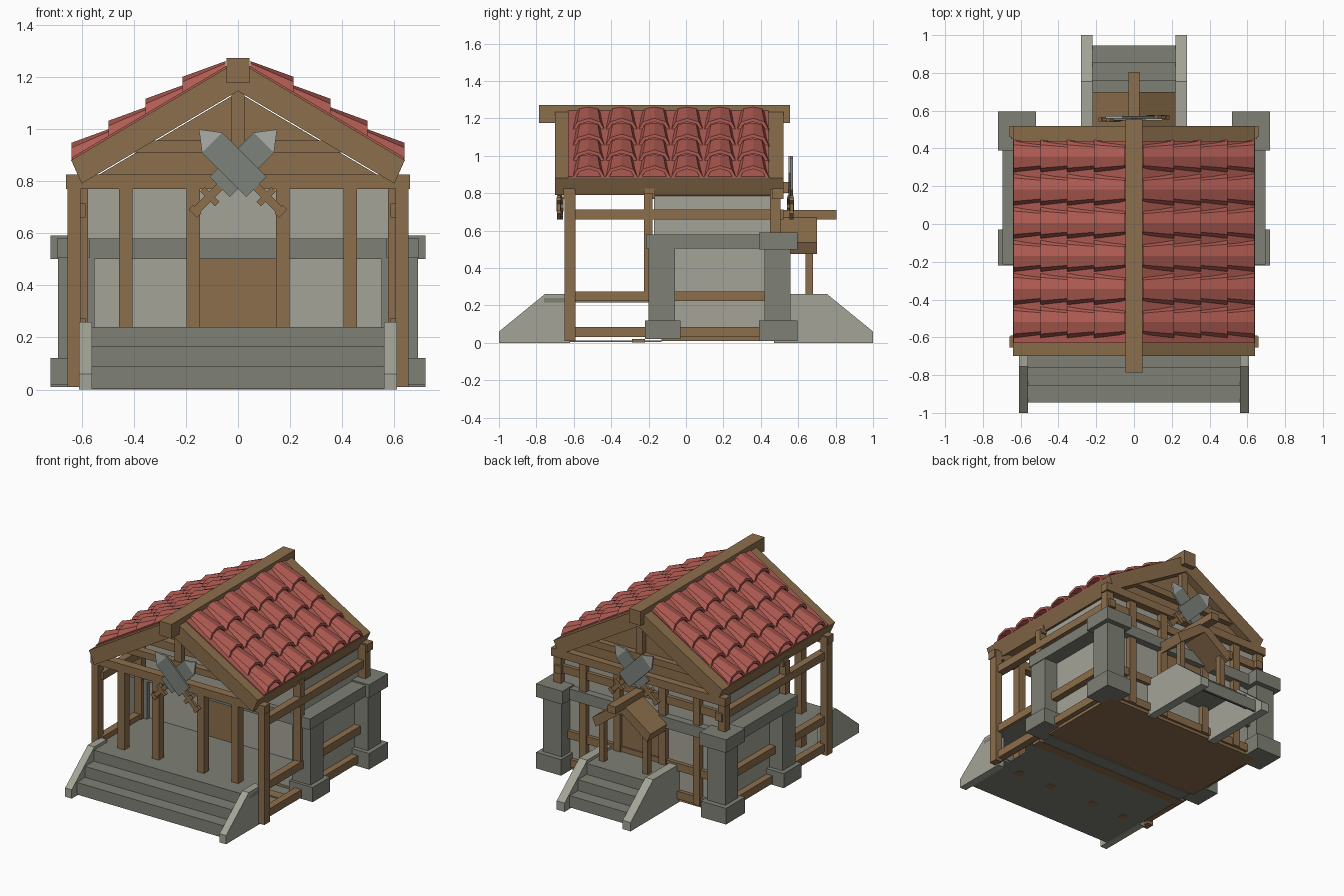
import bpy, bmesh, math

if "Cube" in bpy.data.objects:
    bpy.data.objects.remove(bpy.data.objects["Cube"])

def material(name, rgb):
    m = bpy.data.materials.new(name)
    m.diffuse_color = (*rgb, 1)
    m.use_nodes = True
    m.node_tree.nodes["Principled BSDF"].inputs["Base Color"].default_value = m.diffuse_color
    return m

WOOD = material("brown wood", (0.262, 0.156, 0.072))
STONE = material("grey stone", (0.210, 0.220, 0.180))
PALE = material("pale plaster", (0.370, 0.370, 0.310))
RED = material("red tile", (0.430, 0.105, 0.085))
STEEL = material("blade steel", (0.200, 0.225, 0.200))
EDGE = material("bright steel tip", (0.400, 0.420, 0.390))

def finish(name, bm, mat):
    bmesh.ops.recalc_face_normals(bm, faces=bm.faces)
    me = bpy.data.meshes.new(name)
    bm.to_mesh(me)
    bm.free()
    me.materials.append(mat)
    ob = bpy.data.objects.new(name, me)
    bpy.context.collection.objects.link(ob)
    return ob

def loft(bm, rings):
    """Closed solid through equal-length rings of points."""
    vs = [[bm.verts.new(p) for p in r] for r in rings]
    n = len(vs[0])
    for a, b in zip(vs, vs[1:]):
        for i in range(n):
            bm.faces.new((a[i], a[(i + 1) % n], b[(i + 1) % n], b[i]))
    bm.faces.new(vs[0])
    bm.faces.new(vs[-1][::-1])

def prism(name, pts, lo, hi, mat, axis="y"):
    """Extrude a profile: (x,z) along y, or (y,z) along x."""
    place = (lambda p, t: (p[0], t, p[1])) if axis == "y" else (lambda p, t: (t, p[0], p[1]))
    bm = bmesh.new()
    loft(bm, [[place(p, t) for p in pts] for t in (lo, hi)])
    return finish(name, bm, mat)

def box(name, x0, x1, y0, y1, z0, z1, mat):
    return prism(name, [(x0, z0), (x1, z0), (x1, z1), (x0, z1)], y0, y1, mat)

def pair(name, x0, x1, y0, y1, z0, z1, mat):
    """Box on the right and its mirror on the left."""
    box(name + "_right", x0, x1, y0, y1, z0, z1, mat)
    box(name + "_left", -x1, -x0, y0, y1, z0, z1, mat)

# --- floors and bottom sheets
box("porch_deck", -0.61, 0.61, -0.76, -0.15, 0.215, 0.24, STONE)
box("porch_base", -0.57, 0.57, -0.94, -0.13, 0.004, 0.012, STONE)
box("base_strip", -0.60, 0.60, -0.29, -0.22, 0.001, 0.02, WOOD)
box("house_base", -0.60, 0.60, -0.13, 0.48, 0.01, 0.05, WOOD)

# --- stairs: open treads and risers between sloping side walls
def stairs(name, half, wall0, wall1, sign, inner):
    for i, (y, z) in enumerate([(0.945, 0.09), (0.855, 0.165), (0.76, 0.24)]):
        end = (0.845, 0.75, inner)[i]
        a, b = sorted((sign * y, sign * end))
        box(f"{name}_tread_{i}", -half, half, a, b, z - 0.02, z, STONE)
        a, b = sorted((sign * y, sign * (y - 0.015)))
        box(f"{name}_riser_{i}", -half, half, a, b, z - 0.08, z, STONE)
    prof = [(sign * y, z) for y, z in
            [(1, 0), (1, 0.06), (0.755, 0.26), (inner, 0.26), (inner, 0)]]
    for s in (-1, 1):
        prism(f"{name}_side_wall", prof, s * wall0, s * wall1, PALE, "x")

stairs("front_stairs", 0.565, 0.56, 0.61, -1, 0.62)
stairs("back_stairs", 0.23, 0.22, 0.28, 1, 0.47)

# --- house body
box("plaster_walls", -0.59, 0.59, -0.17, 0.47, 0.05, 0.80, PALE)
prism("gable_infill", [(-0.60, 0.785), (0.60, 0.785), (0, 1.14)], -0.17, 0.47, WOOD)
box("front_door", -0.145, 0.145, -0.18, -0.16, 0.24, 0.50, WOOD)
box("back_door", -0.145, 0.145, 0.46, 0.485, 0.24, 0.50, WOOD)

# --- stone corner pillars and belt course
pair("front_pillar_base", 0.54, 0.72, -0.22, -0.03, 0.02, 0.12, STONE)
pair("front_pillar_shaft", 0.55, 0.69, -0.20, -0.06, 0.10, 0.52, STONE)
pair("back_pillar_base", 0.53, 0.72, 0.39, 0.595, 0.01, 0.12, STONE)
pair("back_pillar_shaft", 0.55, 0.69, 0.42, 0.56, 0.10, 0.52, STONE)
pair("back_pillar_cap", 0.52, 0.72, 0.39, 0.595, 0.50, 0.59, STONE)
pair("side_belt", 0.57, 0.695, -0.215, 0.40, 0.505, 0.58, STONE)
box("front_belt", -0.58, 0.58, -0.205, -0.16, 0.50, 0.58, STONE)
box("back_belt", -0.58, 0.58, 0.45, 0.52, 0.505, 0.58, STONE)

# --- timber posts, rails and cross beams
pair("porch_corner_post", 0.605, 0.655, -0.65, -0.59, 0.01, 0.82, WOOD)
for x in (0.145, 0.405):
    pair("porch_post", x, x + 0.052, -0.65, -0.595, 0.003, 0.78, WOOD)
    pair("back_stud", x, x + 0.052, 0.46, 0.505, 0.03, 0.78, WOOD)
pair("wall_front_post", 0.575, 0.63, -0.225, -0.18, 0.24, 0.80, WOOD)
pair("wall_back_post", 0.595, 0.65, 0.45, 0.505, 0.03, 0.82, WOOD)
for z, y in ((0.03, 0.48), (0.222, 0.48), (0.66, 0.52)):
    pair("side_rail", 0.585, 0.635, -0.62, y, z, z + 0.053, WOOD)
for z in (0.03, 0.222, 0.66):
    box("back_rail", -0.60, 0.60, 0.455, 0.495, z, z + 0.053, WOOD)
for y in (-0.655, 0.46):
    box("tie_beam", -0.66, 0.66, y, y + 0.06, 0.77, 0.825, WOOD)
    box("collar_beam", -0.41, 0.41, y, y + 0.05, 0.91, 0.955, WOOD)
    box("king_post", -0.025, 0.025, y + 0.005, y + 0.045, 0.80, 1.16, WOOD)
box("inner_tie_beam", -0.62, 0.62, -0.225, -0.165, 0.77, 0.825, WOOD)

# --- main roof: thick timber slopes, red underlay, ridge
def roof_z(x):
    return 1.26 - 0.594 * x

for s in (-1, 1):
    prism("roof_slope", [(0, 1.26), (s * 0.64, 0.88), (s * 0.60, 0.79), (0, 1.145)],
          -0.70, 0.52, WOOD)
    prism("tile_underlay", [(0, 1.268), (s * 0.638, 0.89), (s * 0.636, 0.88), (0, 1.25)],
          -0.63, 0.44, RED)
box("ridge_beam", -0.045, 0.045, -0.785, 0.555, 1.175, 1.272, WOOD)

# --- roof tiles: tapered faceted barrel tiles, four courses of six
def arch(x, s, yc, w, h):
    ang = [math.pi * i / 4 for i in range(5)]
    out = [(w * math.cos(a), h * math.sin(a)) for a in ang]
    inn = [(0.8 * w * math.cos(a), (h - 0.018) * math.sin(a)) for a in reversed(ang)]
    return [(s * x, yc + y, roof_z(x) + z) for y, z in out + inn]

for s, side in ((1, "right"), (-1, "left")):
    bm = bmesh.new()
    for c in range(4):
        x = 0.638 - 0.142 * c
        for r in range(6):
            yc = -0.52 + 0.1755 * r
            loft(bm, [arch(x, s, yc, 0.088, 0.066), arch(x - 0.165, s, yc, 0.068, 0.028)])
    finish(f"roof_tiles_{side}", bm, RED)

# --- small awning over the back door
for s in (-1, 1):
    prism("awning_slope", [(0, 0.69), (s * 0.22, 0.535), (s * 0.195, 0.475), (0, 0.62)],
          0.505, 0.70, WOOD)
box("awning_ridge", -0.03, 0.03, 0.50, 0.805, 0.66, 0.71, WOOD)
pair("awning_post", 0.145, 0.185, 0.64, 0.68, 0.24, 0.53, WOOD)

# --- crossed swords on both gables
def sword(y, s):
    k = math.sqrt(0.5)
    def part(name, pts, mat, t):
        world = [(s * k * (u - v), 0.848 + k * (u + v)) for u, v in pts]
        prism(name, world, y - t, y + t, mat)
    def rect(u0, u1, v):
        return [(u0, -v), (u1, -v), (u1, v), (u0, v)]
    part("sword_blade", rect(-0.10, 0.14, 0.055), STEEL, 0.006)
    part("sword_tip", [(0.14, -0.055), (0.212, 0), (0.14, 0.055)], EDGE, 0.006)
    part("sword_guard", rect(-0.165, -0.14, 0.04), WOOD, 0.012)
    part("sword_grip", rect(-0.225, -0.10, 0.015), WOOD, 0.009)
    part("sword_pommel", rect(-0.245, -0.22, 0.022), WOOD, 0.011)

for y, d in ((-0.668, -0.012), (0.553, 0.012)):
    sword(y, 1)
    sword(y + d, -1)
box("back_sword_bracket", -0.02, 0.02, 0.50, 0.55, 0.80, 0.86, WOOD)
